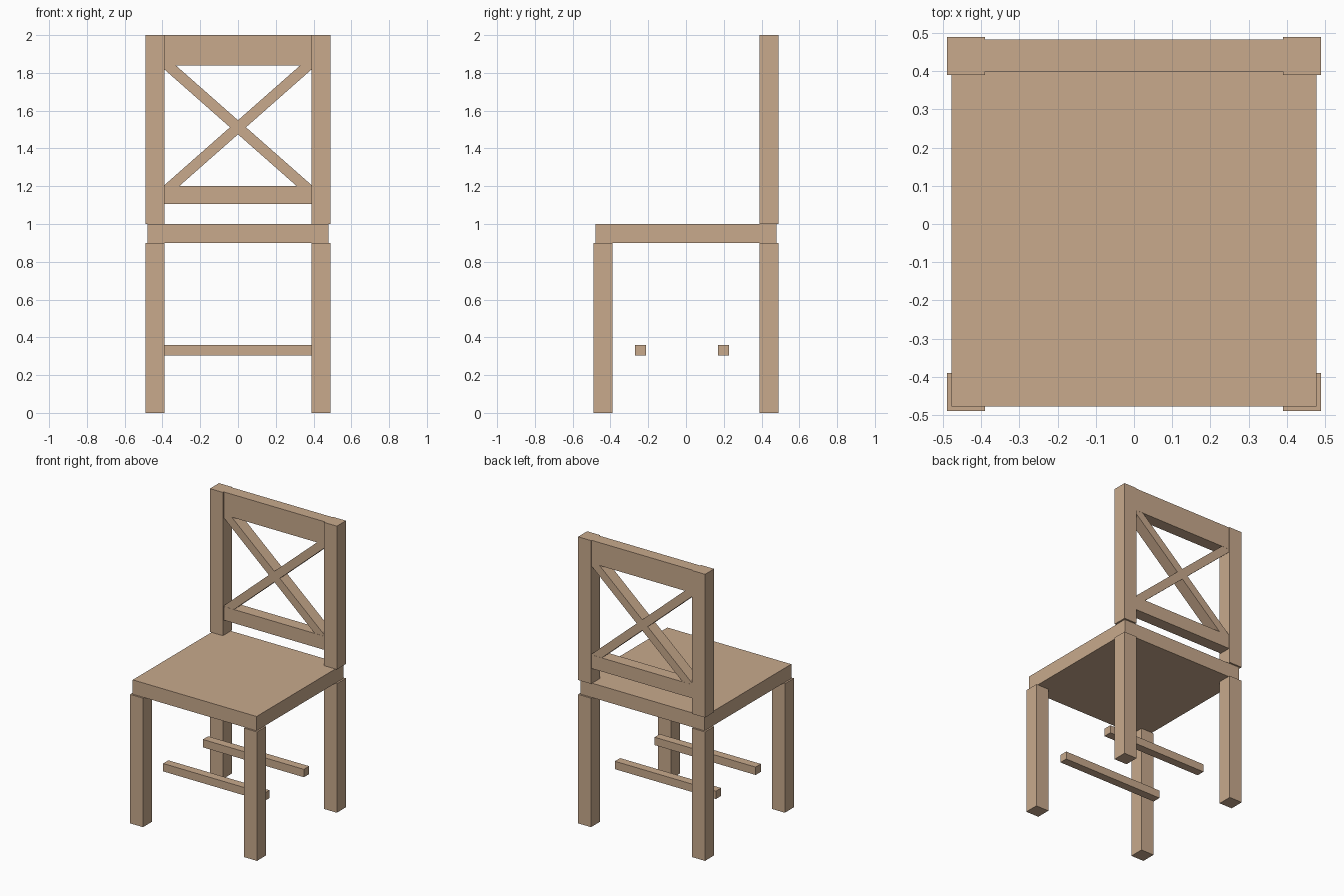
import bpy
import math

if "Cube" in bpy.data.objects:
    bpy.data.objects.remove(bpy.data.objects["Cube"])

# Single wood colour for the whole chair
wood = bpy.data.materials.new("light_wood")
wood.diffuse_color = (0.58, 0.40, 0.265, 1)
wood.use_nodes = True
wood.node_tree.nodes["Principled BSDF"].inputs["Base Color"].default_value = wood.diffuse_color


def box(name, x, y, z, tilt=0.0):
    """Box from (min, max) ranges, optionally tilted about its y axis."""
    ranges = (x, y, z)
    size = [b - a for a, b in ranges]
    bpy.ops.mesh.primitive_cube_add(size=1, location=[(a + b) / 2 for a, b in ranges])
    ob = bpy.context.object
    ob.name = name
    for v in ob.data.vertices:
        v.co = [c * s for c, s in zip(v.co, size)]
    ob.rotation_euler.y = tilt
    ob.data.materials.append(wood)
    return ob


# Seat slab
box("seat", (-0.478, 0.478), (-0.478, 0.478), (0.9, 1.0))

# Legs and back posts
for side, x in (("left", (-0.49, -0.39)), ("right", (0.39, 0.49))):
    box("front_leg_" + side, x, (-0.49, -0.39), (0, 0.9))
    box("back_leg_" + side, x, (0.39, 0.49), (0, 0.9))
    box("back_post_" + side, x, (0.39, 0.49), (1.0, 2.0))

# Stretchers between the left and right legs
for name, y in (("front_stretcher", -0.24), ("back_stretcher", 0.199)):
    box(name, (-0.39, 0.39), (y - 0.029, y + 0.029), (0.305, 0.36))

# Horizontal back rails
box("top_rail", (-0.392, 0.392), (0.40, 0.484), (1.84, 2.0))
box("lower_rail", (-0.392, 0.392), (0.40, 0.484), (1.105, 1.2))

# Crossed braces
for name, sign in (("brace_rising", -1), ("brace_falling", 1)):
    box(name, (-0.52, 0.52), (0.401, 0.483), (1.484, 1.54), sign * math.radians(41.4))
